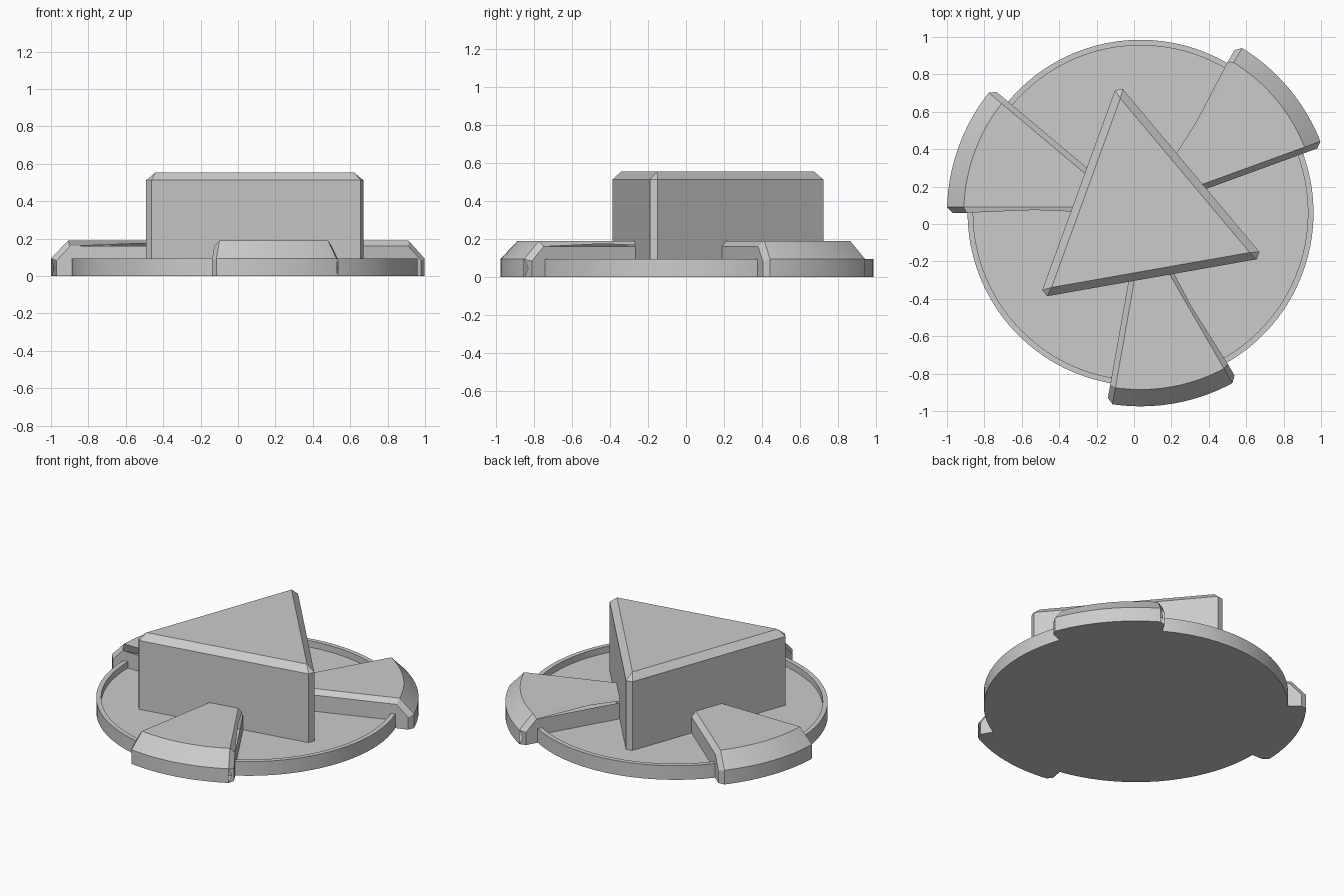
import bpy
import bmesh
from math import cos, sin, radians, tau
from mathutils import Vector

CX, CY = 0.035, 0.06      # shared centre of all parts

cube = bpy.data.objects.get("Cube")
if cube:
    bpy.data.objects.remove(cube, do_unlink=True)

grey = bpy.data.materials.new("light grey")
grey.use_nodes = True
colour = (0.6, 0.6, 0.6, 1)
grey.diffuse_color = colour
for node in grey.node_tree.nodes:
    if node.type == 'BSDF_PRINCIPLED':
        node.inputs["Base Color"].default_value = colour


def polar(r, degrees, z):
    a = radians(degrees)
    return Vector((r * cos(a), r * sin(a), z))


def finish(bm, name):
    bmesh.ops.recalc_face_normals(bm, faces=bm.faces)
    mesh = bpy.data.meshes.new(name)
    bm.to_mesh(mesh)
    bm.free()
    mesh.materials.append(grey)
    obj = bpy.data.objects.new(name, mesh)
    obj.location = (CX, CY, 0)
    bpy.context.collection.objects.link(obj)
    bpy.ops.object.select_all(action='DESELECT')
    obj.select_set(True)
    bpy.context.view_layer.objects.active = obj
    bpy.ops.object.shade_smooth_by_angle(angle=radians(25))
    return obj


# Round tray: turned profile with a thin raised rim
def build_tray():
    profile = [(0.925, 0), (0.925, 0.095), (0.895, 0.095), (0.895, 0.052)]
    n = 96
    bm = bmesh.new()
    rings = [[bm.verts.new(polar(r, 360 * i / n, z)) for i in range(n)]
             for r, z in profile]
    for a, b in zip(rings, rings[1:]):
        for i in range(n):
            j = (i + 1) % n
            bm.faces.new((a[i], a[j], b[j], b[i]))
    bm.faces.new(rings[0])
    bm.faces.new(rings[-1])
    finish(bm, "round_tray")


# Triangular block: prism with all visible edges chamfered
def build_block():
    bm = bmesh.new()
    low, high = [[bm.verts.new(polar(0.705, 100 + 120 * i, z)) for i in range(3)]
                 for z in (0.04, 0.555)]
    bm.faces.new(low)
    bm.faces.new(high)
    for i in range(3):
        j = (i + 1) % 3
        bm.faces.new((low[i], low[j], high[j], high[i]))
    edges = [e for e in bm.edges if any(v in high for v in e.verts)]
    bmesh.ops.bevel(bm, geom=edges, offset=0.042, offset_type='OFFSET',
                    segments=1, profile=0.5, affect='EDGES')
    finish(bm, "triangular_block")


# Lobe: pie slice with a sloped outer edge and chamfered sides
def build_lobe(name, start, span=40, steps=12):
    bm = bmesh.new()
    angles = [start + span * i / steps for i in range(steps + 1)]
    base, shoulder, top = [[bm.verts.new(polar(r, a, z)) for a in angles]
                           for r, z in ((1.035, 0), (1.035, 0.095), (0.945, 0.19))]
    ends = (0, -1)
    inner_low = [bm.verts.new(polar(0.2, angles[k], 0)) for k in ends]
    inner_top = [bm.verts.new(polar(0.2, angles[k], 0.19)) for k in ends]
    for a, b in ((base, shoulder), (shoulder, top)):
        for i in range(steps):
            bm.faces.new((a[i], a[i + 1], b[i + 1], b[i]))
    bm.faces.new(base + inner_low[::-1])
    bm.faces.new(top + inner_top[::-1])
    bm.faces.new(inner_low + inner_top[::-1])
    edges = []
    for k in ends:
        outline = [base[k], shoulder[k], top[k], inner_top[k]]
        bm.faces.new(outline + [inner_low[k]])
        edges += [bm.edges.get(pair) for pair in zip(outline, outline[1:])]
    bmesh.ops.bevel(bm, geom=edges, offset=0.03, offset_type='OFFSET',
                    segments=1, profile=0.5, affect='EDGES')
    finish(bm, name)


build_tray()
build_block()
for lobe_name, angle in (("right_rear_lobe", 140), ("front_lobe", 260),
                         ("left_rear_lobe", 20)):
    build_lobe(lobe_name, angle)
